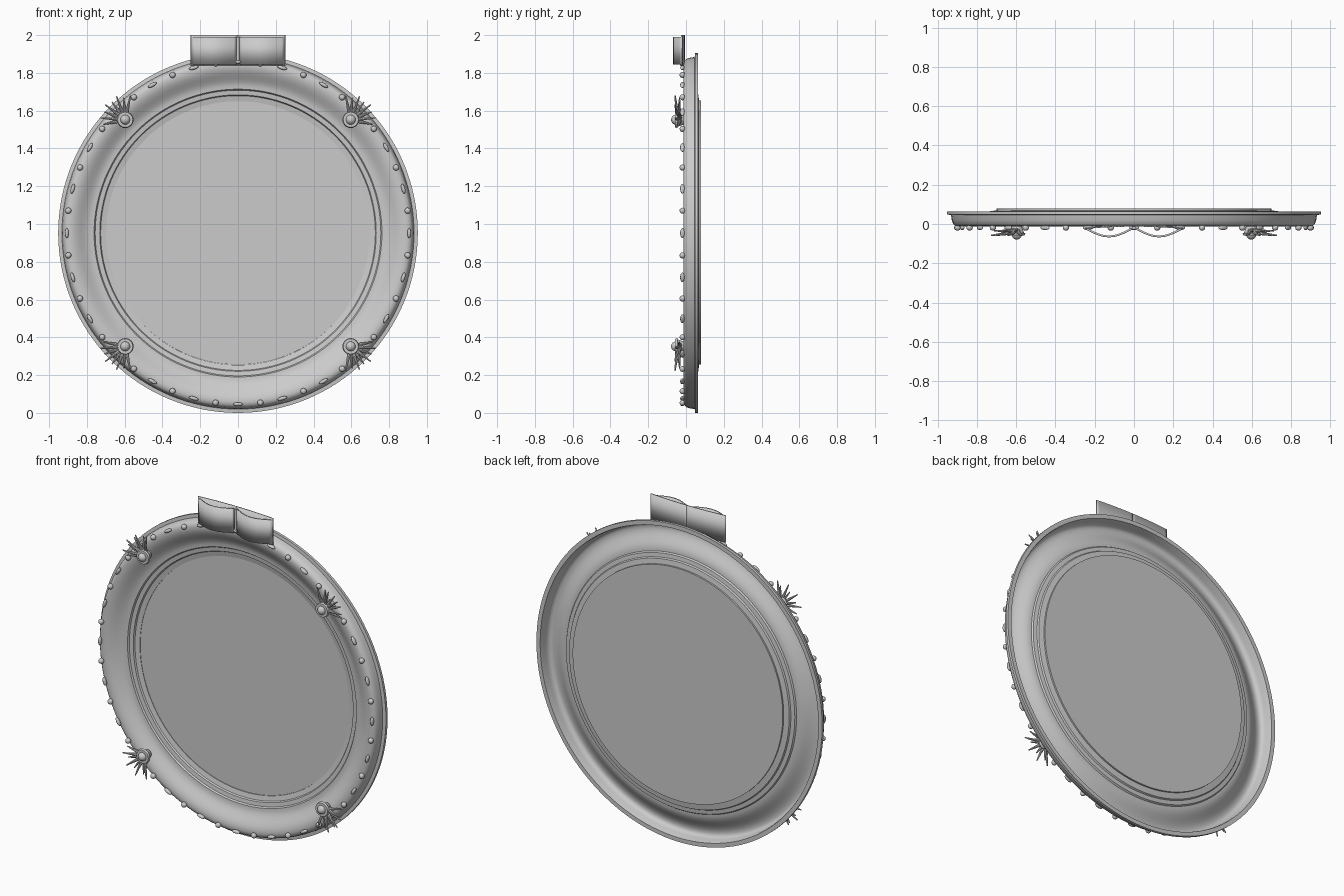
import bpy, bmesh, math
from mathutils import Vector, Matrix

if "Cube" in bpy.data.objects:
    bpy.data.objects.remove(bpy.data.objects["Cube"])

CZ = 0.952  # height of the frame centre

grey = bpy.data.materials.new("soft_grey")
grey.diffuse_color = (0.6, 0.6, 0.6, 1)
grey.use_nodes = True
grey.node_tree.nodes["Principled BSDF"].inputs["Base Color"].default_value = grey.diffuse_color


def finish(name, bm, angle=40):
    """Turn a bmesh into a shaded, named object."""
    bmesh.ops.recalc_face_normals(bm, faces=bm.faces)
    me = bpy.data.meshes.new(name)
    bm.to_mesh(me)
    bm.free()
    ob = bpy.data.objects.new(name, me)
    bpy.context.collection.objects.link(ob)
    me.materials.append(grey)
    bpy.ops.object.select_all(action='DESELECT')
    ob.select_set(True)
    bpy.context.view_layer.objects.active = ob
    bpy.ops.object.shade_smooth_by_angle(angle=math.radians(angle))
    return ob


def ring(name, profile, seg=128):
    """Revolve a closed (radius, y) profile about the frame axis."""
    bm = bmesh.new()
    rows = []
    for i in range(seg):
        a = 2 * math.pi * i / seg
        rows.append([bm.verts.new((r * math.cos(a), y, CZ + r * math.sin(a))) for r, y in profile])
    n = len(profile)
    for i in range(seg):
        p, q = rows[i], rows[(i + 1) % seg]
        for j in range(n):
            k = (j + 1) % n
            bm.faces.new((p[j], p[k], q[k], q[j]))
    return finish(name, bm, 35)


# Hollow moulded frame: flange, side wall, front crest, ogee, two inner steps
front = [(0.952, 0.064), (0.952, 0.048), (0.932, 0.046), (0.928, 0.02), (0.922, 0.002),
         (0.912, -0.009), (0.895, -0.013), (0.875, -0.011), (0.855, -0.004), (0.835, 0.008),
         (0.815, 0.021), (0.797, 0.031), (0.78, 0.036), (0.762, 0.037), (0.756, 0.046),
         (0.732, 0.049), (0.727, 0.058), (0.698, 0.064)]
back = [(0.698, 0.070), (0.733, 0.065), (0.738, 0.056), (0.762, 0.053), (0.768, 0.044),
        (0.782, 0.043), (0.80, 0.038), (0.819, 0.028), (0.84, 0.014), (0.859, 0.003),
        (0.877, -0.004), (0.895, -0.006), (0.908, -0.002), (0.915, 0.006), (0.92, 0.022),
        (0.924, 0.056), (0.927, 0.064)]
ring("mirror_frame", front + back)

# Mirror glass
bm = bmesh.new()
bmesh.ops.create_cone(bm, cap_ends=True, segments=128, radius1=0.70, radius2=0.70, depth=0.012,
                      matrix=Matrix.Translation((0, 0.073, CZ + 0.003)) @ Matrix.Rotation(math.pi / 2, 4, 'X'))
finish("mirror_glass", bm)

# Border beads: round ones alternate with long ones
bm = bmesh.new()
for i in range(48):
    a = math.radians(7.5 * i)
    size = (0.016, 0.015, 0.016) if i % 2 else (0.010, 0.012, 0.026)
    m = (Matrix.Translation((0.906 * math.cos(a), -0.019, CZ + 0.906 * math.sin(a)))
         @ Matrix.Rotation(-a, 4, 'Y') @ Matrix.Diagonal((*size, 1)))
    bmesh.ops.create_uvsphere(bm, u_segments=16, v_segments=10, radius=1, matrix=m)
finish("border_beads", bm, 60)


def spike(bm, pts, radii, sides=8):
    """Tapered tube through a few points."""
    rows = []
    for i, p in enumerate(pts):
        d = (pts[min(i + 1, len(pts) - 1)] - pts[max(i - 1, 0)]).normalized()
        u = d.cross(Vector((0, 1, 0))).normalized()
        v = d.cross(u)
        rows.append([bm.verts.new(p + radii[i] * (math.cos(t) * u + math.sin(t) * v))
                     for t in (2 * math.pi * s / sides for s in range(sides))])
    for p, q in zip(rows, rows[1:]):
        for s in range(sides):
            bm.faces.new((p[s], p[(s + 1) % sides], q[(s + 1) % sides], q[s]))
    bm.faces.new(rows[0])
    bm.faces.new(rows[-1])


def ornament(name, sx, sz):
    """Round stud in a collar, with a fan of thin spikes pointing outwards."""
    bm = bmesh.new()
    c = Vector((0.597 * sx, 0, CZ + 0.6 * sz))
    turn = Matrix.Rotation(math.pi / 2, 4, 'X')
    for y, r1, r2, depth in ((-0.030, 0.024, 0.040, 0.05), (-0.052, 0.044, 0.040, 0.012)):
        bmesh.ops.create_cone(bm, cap_ends=True, segments=24, radius1=r1, radius2=r2, depth=depth,
                              matrix=Matrix.Translation(c + Vector((0, y, 0))) @ turn)
    bmesh.ops.create_uvsphere(bm, u_segments=20, v_segments=12, radius=0.026,
                              matrix=Matrix.Translation(c + Vector((0, -0.053, 0))))
    for i in range(8):
        a = math.radians(-12 + 16.3 * i)
        length = 0.118 + 0.014 * (i % 2)
        out = Vector((sx * math.cos(a), 0, sz * math.sin(a)))
        tip_y = -0.058 if i % 2 else -0.034
        pts = [c + out * 0.015 + Vector((0, -0.03, 0)),
               c + out * length * 0.55 + Vector((0, tip_y * 0.6 - 0.016, 0)),
               c + out * length + Vector((0, tip_y, 0))]
        spike(bm, pts, (0.012, 0.0075, 0.003))
    finish(name, bm)


for sx, side in ((-1, "left"), (1, "right")):
    for sz, level in ((-1, "lower"), (1, "upper")):
        ornament(f"{level}_{side}_ornament", sx, sz)


def band(name, path, z0, z1, thick):
    """Upright ribbon that follows an (x, y) path."""
    bm = bmesh.new()
    low, high = [[bm.verts.new((x, y, z)) for x, y in path] for z in (z0, z1)]
    for i in range(len(path) - 1):
        bm.faces.new((low[i], low[i + 1], high[i + 1], high[i]))
    ob = finish(name, bm)
    mod = ob.modifiers.new("thickness", 'SOLIDIFY')
    mod.thickness = thick
    mod.offset = 0


# Bow: curved front loop and flatter back panel on each side, centre knot
for s, side in ((-1, "left"), (1, "right")):
    steps = [i / 16 for i in range(17)]
    loop = [(s * (0.010 + 0.235 * t), -0.023 - 0.04 * math.sin(math.pi * t)) for t in steps]
    panel = [(s * 0.25 * t, -0.010 - 0.012 * t * t) for t in steps]
    band(f"bow_{side}_loop", loop, 1.845, 1.99, 0.010)
    band(f"bow_{side}_panel", panel, 1.84, 2.0, 0.007)

bm = bmesh.new()
bmesh.ops.create_cone(bm, cap_ends=True, segments=16, radius1=0.010, radius2=0.010, depth=0.14,
                      matrix=Matrix.Translation((0, -0.018, 1.92)))
finish("bow_knot", bm)
